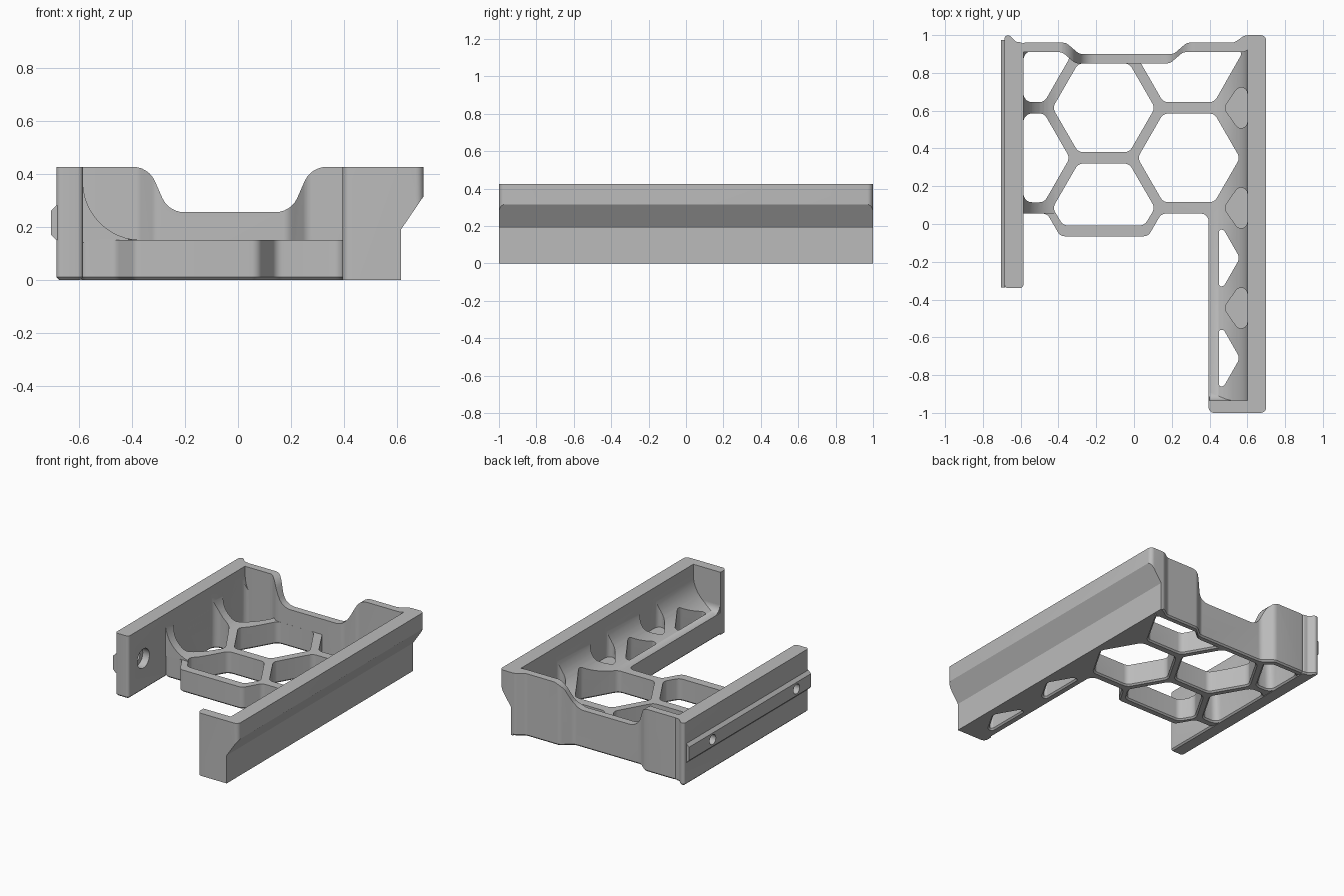
import bpy, bmesh, math
from mathutils import Vector

if "Cube" in bpy.data.objects:
    bpy.data.objects.remove(bpy.data.objects["Cube"])

grey = bpy.data.materials.new("matte_grey")
grey.use_nodes = True
COLOUR = (0.5, 0.5, 0.5, 1)
grey.diffuse_color = COLOUR
grey.node_tree.nodes["Principled BSDF"].inputs["Base Color"].default_value = COLOUR

H = 0.425      # overall height
DECK = 0.15    # lattice thickness


def rounded(points, r, steps=6):
    """Round every corner of a closed outline."""
    pts = [Vector(p) for p in points]
    out = []
    for i, p in enumerate(pts):
        a, b = pts[i - 1] - p, pts[(i + 1) % len(pts)] - p
        half = a.angle(b) / 2
        d = min(r / math.tan(half), 0.48 * a.length, 0.48 * b.length)
        if d < 0.002:
            out.append(p)
            continue
        s, e = p + a.normalized() * d, p + b.normalized() * d
        mid = (s + e) / 2
        centre = p + (mid - p).normalized() * (d / math.cos(half))
        u, w = s - centre, e - centre
        sweep = u.angle(w)
        for k in range(steps + 1):
            t = k / steps
            out.append(centre + (u * math.sin((1 - t) * sweep) + w * math.sin(t * sweep)) / math.sin(sweep))
    return out


def inset(pts, d):
    """Move an outline inwards by d."""
    n = len(pts)
    area = sum(pts[i - 1].x * pts[i].y - pts[i].x * pts[i - 1].y for i in range(n))
    sign = 1 if area > 0 else -1
    out = []
    for i in range(n):
        a = (pts[i] - pts[i - 1]).normalized()
        b = (pts[(i + 1) % n] - pts[i]).normalized()
        na, nb = Vector((-a.y, a.x)), Vector((-b.y, b.x))
        out.append(pts[i] + (na + nb) * (sign * d / (1 + na.dot(nb))))
    return out


def prism(name, points, lo, hi, axis="z", r=0, chamfer=0):
    """Extrude an outline along an axis, with an optional chamfer at the low end."""
    pts = rounded(points, r) if r else [Vector(p) for p in points]
    place = {"z": lambda p, t: (p.x, p.y, t),
             "y": lambda p, t: (p.x, t, p.y),
             "x": lambda p, t: (t, p.x, p.y)}[axis]
    levels = [(pts, lo), (pts, hi)]
    if chamfer:
        levels = [(inset(pts, chamfer), lo), (pts, lo + abs(chamfer)), (pts, hi)]
    bm = bmesh.new()
    rings = [[bm.verts.new(place(p, t)) for p in ring] for ring, t in levels]
    for low, high in zip(rings, rings[1:]):
        for i in range(len(low)):
            bm.faces.new((low[i - 1], low[i], high[i], high[i - 1]))
    bm.faces.new(rings[0])
    bm.faces.new(rings[-1])
    bmesh.ops.recalc_face_normals(bm, faces=bm.faces)
    mesh = bpy.data.meshes.new(name)
    bm.to_mesh(mesh)
    bm.free()
    mesh.materials.append(grey)
    obj = bpy.data.objects.new(name, mesh)
    bpy.context.collection.objects.link(obj)
    return obj


def combine(obj, other, operation):
    """Apply a boolean and discard the tool."""
    mod = obj.modifiers.new("cut", "BOOLEAN")
    mod.operation, mod.solver, mod.object = operation, "EXACT", other
    graph = bpy.context.evaluated_depsgraph_get()
    mesh = bpy.data.meshes.new_from_object(obj.evaluated_get(graph))
    obj.modifiers.clear()
    obj.data = mesh
    bpy.data.objects.remove(other)


def cove(corner, du, dv, r, back=0.01):
    """Concave fillet section filling an inside corner."""
    cu, cv = corner
    arc = [(cu + du * r * (1 - math.sin(t)), cv + dv * r * (1 - math.cos(t)))
           for t in (k * math.pi / 24 for k in range(13))]
    return arc + [(cu - du * back, cv + dv * r), (cu - du * back, cv - dv * back),
                  (cu + du * r, cv - dv * back)]


def box(x0, x1, y0, y1):
    return [(x0, y0), (x1, y0), (x1, y1), (x0, y1)]


# Lattice deck with the long floor of the rail channel
floor = prism("lattice_floor", [
    (-0.6, 0.055), (-0.46, 0.055), (-0.39, -0.065), (0.075, -0.065), (0.145, 0.055),
    (0.395, 0.055), (0.395, -0.99), (0.612, -0.99), (0.612, 0.93), (0.27, 0.93),
    (0.2, 0.88), (-0.3, 0.88), (-0.38, 0.93), (-0.6, 0.93)], 0, DECK, r=0.04, chamfer=0.01)
combine(floor, prism("fillet", cove((-0.585, DECK), 1, 1, 0.22), 0.055, 0.93, "y"), "UNION")
combine(floor, prism("fillet", cove((0.6, DECK), -1, 1, 0.205), -0.95, 0.93, "y"), "UNION")
combine(floor, prism("fillet", cove((-0.935, DECK), 1, 1, 0.05), 0.4, 0.61, "x"), "UNION")


# Honeycomb openings, whole and trimmed
def hexagon(x, y):
    return [(x + 0.271 * math.cos(k * math.pi / 3), y + 0.271 * math.sin(k * math.pi / 3))
            for k in range(6)]


openings = [
    hexagon(-0.16, 0.615), hexagon(0.29, 0.35),
    [(-0.431, 0.085), (-0.375, -0.008), (0.055, -0.008), (0.111, 0.085),
     (-0.025, 0.32), (-0.295, 0.32)],
    [(-0.585, 0.115), (-0.475, 0.115), (-0.34, 0.35), (-0.475, 0.585), (-0.585, 0.585)],
    [(-0.585, 0.645), (-0.475, 0.645), (-0.34, 0.88), (-0.355, 0.915), (-0.585, 0.915)],
    [(0.155, 0.645), (0.425, 0.645), (0.57, 0.9), (0.56, 0.915), (0.03, 0.915), (0.02, 0.88)],
]
for y in (-0.18, -0.71):
    openings.append([(0.45, y - 0.15), (0.475, y - 0.15), (0.561, y),
                     (0.475, y + 0.15), (0.45, y + 0.15)])
for outline in openings:
    combine(floor, prism("opening", outline, -0.001, 0.6, r=0.045, chamfer=-0.011), "DIFFERENCE")

# Blind pockets in the channel fillet
for y in (0.615, 0.085, -0.445):
    pocket = [(0.475, y), (0.6, y - 0.18), (0.6, y + 0.18)]
    combine(floor, prism("pocket", pocket, DECK, 0.6, r=0.04), "DIFFERENCE")

# Short side wall with a dovetail rib and two counterbored screw holes
wall = prism("left_side_wall".replace("left", "right"), [
    (-0.685, -0.34), (-0.585, -0.34), (-0.585, 0.96), (-0.625, 0.965),
    (-0.66, 1.0), (-0.685, 0.995)], 0, H, r=0.02, chamfer=0.01)
rib = [(-0.68, 0.15), (-0.685, 0.15), (-0.705, 0.17), (-0.705, 0.26), (-0.685, 0.28), (-0.68, 0.28)]
combine(wall, prism("rib", rib, -0.335, 0.975, "y"), "UNION")
for y in (-0.18, 0.72):
    for r, x0, x1 in ((0.033, -0.8, -0.5), (0.065, -0.635, -0.5)):
        circle = [(y + r * math.cos(k * math.pi / 16), 0.215 + r * math.sin(k * math.pi / 16))
                  for k in range(32)]
        combine(wall, prism("hole", circle, x0, x1, "x"), "DIFFERENCE")

# Long rail with an undercut outer face and a closed front end
rail = prism("left_rail", [(0.6, 0), (0.615, 0), (0.615, 0.19), (0.7, 0.315), (0.7, H), (0.6, H)],
             -1, 1, "y")
combine(rail, prism("end_block", box(0.395, 0.61, -1, -0.935), 0, H), "UNION")
combine(rail, prism("rounding", box(0.395, 0.7, -1, 1), -0.1, 0.6, r=0.03), "INTERSECT")

# Stepped back wall with a dipped top edge
back = prism("back_wall", [
    (-0.6, 0.96), (-0.36, 0.96), (-0.29, 0.9), (0.21, 0.9), (0.28, 0.96), (0.53, 0.96),
    (0.585, 0.998), (0.613, 0.998), (0.613, 0.91), (0.26, 0.91), (0.19, 0.85),
    (-0.31, 0.85), (-0.38, 0.91), (-0.6, 0.91)], 0, H, r=0.05, chamfer=0.01)
dip = [(-0.55, H + 0.001), (-0.337, H + 0.001), (-0.262, 0.255), (0.2, 0.255),
       (0.275, H + 0.001), (0.5, H + 0.001), (0.5, 0.7), (-0.55, 0.7)]
combine(back, prism("dip", dip, 0.7, 1.1, "y", r=0.09), "DIFFERENCE")

# Smooth the rounded corners, keep the hard edges
parts = [floor, wall, rail, back]
for obj in bpy.context.selected_objects:
    obj.select_set(False)
for obj in parts:
    obj.select_set(True)
bpy.context.view_layer.objects.active = floor
bpy.ops.object.shade_smooth_by_angle(angle=math.radians(30))
